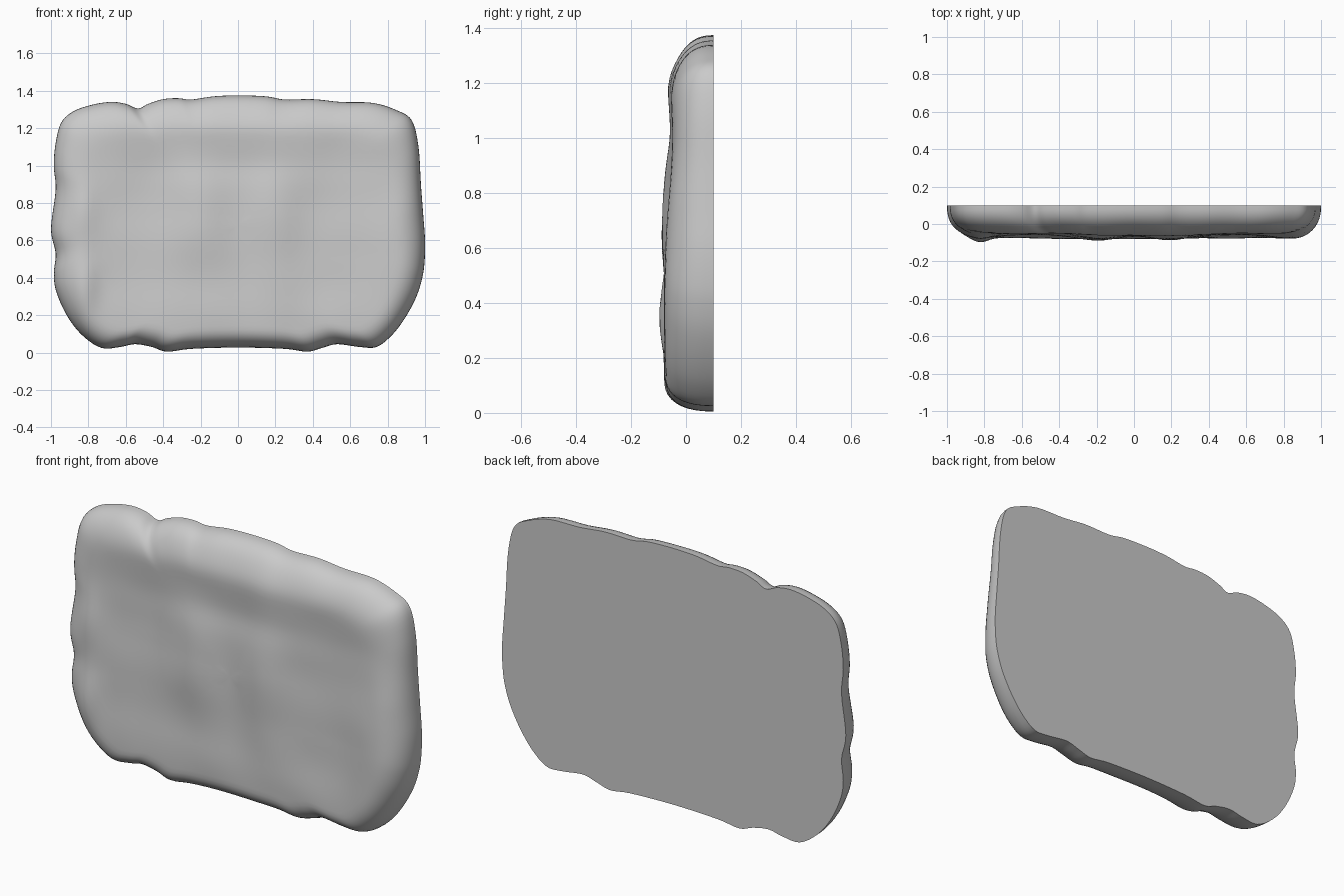
import bpy, bmesh, math
from mathutils import Vector, noise

cube = bpy.data.objects.get("Cube")
if cube:
    bpy.data.objects.remove(cube, do_unlink=True)

BACK, MID = 0.1, 0.685

# Slab silhouette (x, z): top edge, right side, bottom edge, left side
OUTLINE = [
    (-.945, 1.23), (-.88, 1.29), (-.78, 1.325), (-.68, 1.34), (-.6, 1.33), (-.535, 1.305),
    (-.48, 1.33), (-.4, 1.355), (-.32, 1.36), (-.25, 1.353), (-.13, 1.37), (0, 1.375),
    (.15, 1.37), (.25, 1.353), (.4, 1.355), (.55, 1.34), (.72, 1.335), (.85, 1.295),
    (.93, 1.24), (.965, 1.1), (.978, .9), (.99, .74), (1, .6), (.997, .48),
    (.983, .39), (.95, .29), (.89, .18), (.82, .09), (.74, .03), (.65, .03), (.53, .045),
    (.45, .025), (.37, .005), (.25, .02), (0, .027), (-.25, .02), (-.38, .005),
    (-.46, .03), (-.55, .045), (-.63, .03), (-.73, .025), (-.83, .09), (-.91, .19),
    (-.97, .32), (-.985, .42), (-.975, .53), (-1, .66), (-.975, .87), (-.985, 1), (-.975, 1.12),
]

# Soft swells and hollows on the front: x, z, width, height, amount
SWELLS = [
    (-.82, .37, .07, .17, .033), (-.82, .75, .07, .16, .02), (-.2, .72, .15, .3, .027),
    (.2, .74, .13, .35, .027), (0, .2, .7, .13, .01), (.82, .5, .12, .3, .012),
    (-.5, .8, .17, .3, -.014), (.5, .8, .17, .3, -.01), (0, 1, .8, .08, -.008),
    (0, 1.2, .9, .08, .01),
]


def smooth_loop(points, steps):
    """Closed Catmull-Rom curve through the points."""
    pts = [Vector(p) for p in points]
    n, out = len(pts), []
    for i in range(n):
        a, b, c, d = (pts[(i + k) % n] for k in (-1, 0, 1, 2))
        for s in range(steps):
            t = s / steps
            out.append(.5 * (2 * b + (c - a) * t + (2 * a - 5 * b + 4 * c - d) * t ** 2
                             + (3 * b - a - 3 * c + d) * t ** 3))
    return out


def front_y(x, z, inset, edge_z):
    """Depth of the rounded rim and uneven front face."""
    radius = .11 + .1 * max(0, min(1, edge_z / 1.35))
    k = max(0, 1 - inset / radius)
    rise = (1 - k ** 2.4) ** .42
    swell = sum(a * math.exp(-((x - cx) / w) ** 2 - ((z - cz) / h) ** 2)
                for cx, cz, w, h, a in SWELLS)
    swell += .006 * noise.noise(Vector((x * 4, 0, z * 4)))
    return BACK - rise * (.174 - .021 * z + swell)


# Stone slab: rings run from the flat back's edge to the middle of the front
loop = smooth_loop(OUTLINE, 5)
bm = bmesh.new()
insets = [.24 * (i / 14) ** 2 for i in range(15)]
rings = []
for d in insets:
    ring = []
    for p in loop:
        x, z = p.x * (1 - d), MID + (p.y - MID) * (1 - d / MID)
        ring.append(bm.verts.new((x, front_y(x, z, d, p.y), z)))
    rings.append(ring)
edge = [(v.co.x, v.co.z, p.y) for v, p in zip(rings[-1], loop)]
for i in range(1, 14):
    s = 1 - i / 14
    rings.append([bm.verts.new((x * s, front_y(x * s, MID + (z - MID) * s, 1, e),
                                MID + (z - MID) * s)) for x, z, e in edge])
centre = bm.verts.new((0, front_y(0, MID, 1, MID), MID))

count = len(loop)
for outer, inner in zip(rings, rings[1:]):
    for i in range(count):
        j = (i + 1) % count
        bm.faces.new((outer[i], outer[j], inner[j], inner[i]))
for i in range(count):
    bm.faces.new((rings[-1][i], rings[-1][(i + 1) % count], centre))
bm.faces.new(rings[0])
bmesh.ops.recalc_face_normals(bm, faces=bm.faces)

mesh = bpy.data.meshes.new("stone_slab")
bm.to_mesh(mesh)
bm.free()
slab = bpy.data.objects.new("stone_slab", mesh)
bpy.context.collection.objects.link(slab)

# Plain grey stone
stone = bpy.data.materials.new("grey_stone")
stone.use_nodes = True
colour = (.59, .59, .59, 1)
stone.diffuse_color = colour
stone.node_tree.nodes["Principled BSDF"].inputs["Base Color"].default_value = colour
mesh.materials.append(stone)

bpy.ops.object.select_all(action='DESELECT')
slab.select_set(True)
bpy.context.view_layer.objects.active = slab
bpy.ops.object.shade_smooth_by_angle(angle=math.radians(40))
